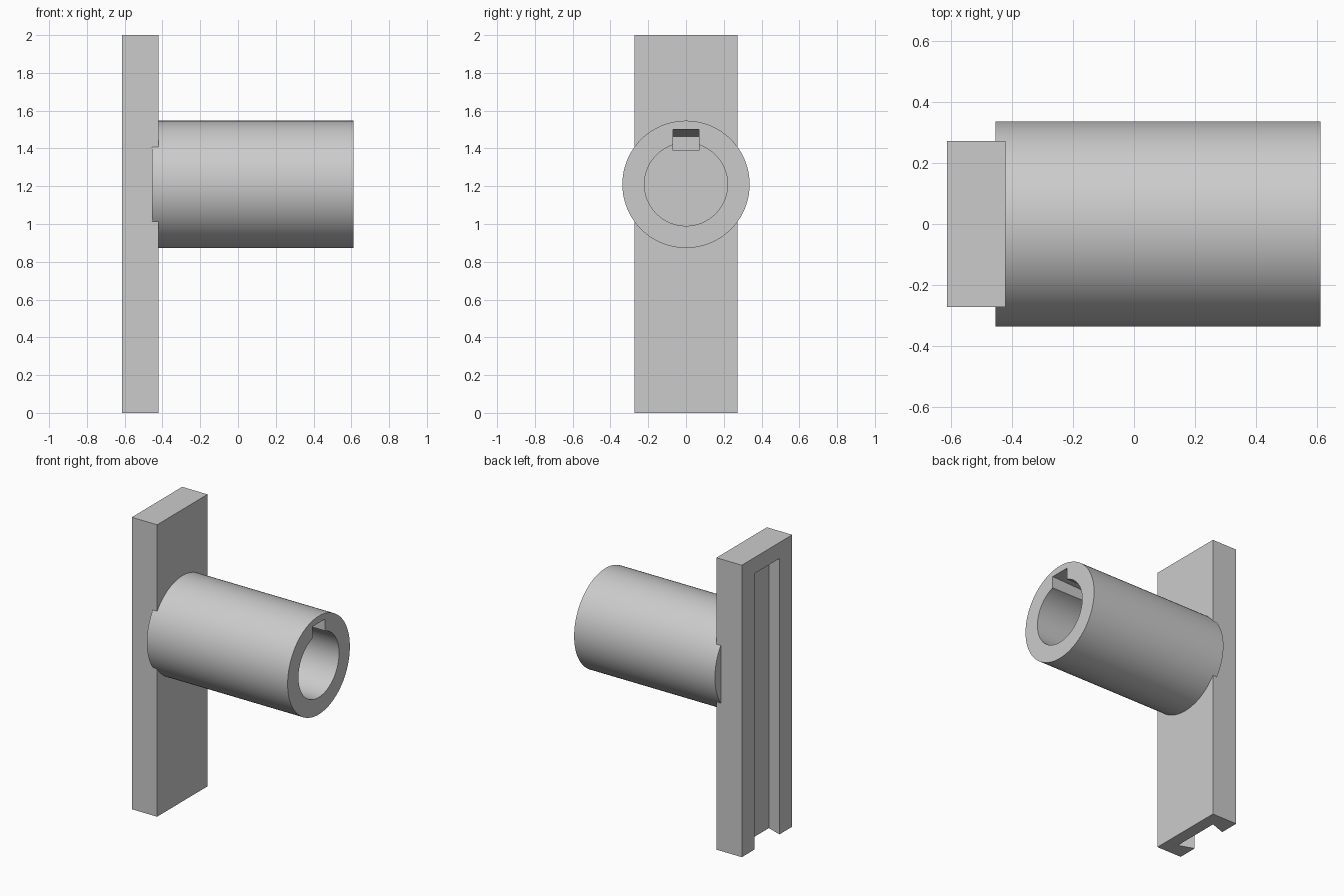
import bpy
import bmesh
import math
from mathutils import Vector

cube = bpy.data.objects.get("Cube")
if cube:
    bpy.data.objects.remove(cube, do_unlink=True)

GREY = (0.6, 0.6, 0.6, 1.0)
steel = bpy.data.materials.new("plain_grey")
steel.use_nodes = True
steel.diffuse_color = GREY
steel.node_tree.nodes["Principled BSDF"].inputs["Base Color"].default_value = GREY

AXIS_Z = 1.21
PLATE_BACK, PLATE_FRONT = -0.614, -0.422
TUBE_START, TUBE_END = -0.455, 0.612


def prism(name, points, sweep):
    """Closed solid: a planar outline swept along a vector."""
    bm = bmesh.new()
    face = bm.faces.new([bm.verts.new(p) for p in points])
    grown = bmesh.ops.extrude_face_region(bm, geom=[face])
    moved = [v for v in grown["geom"] if isinstance(v, bmesh.types.BMVert)]
    bmesh.ops.translate(bm, verts=moved, vec=Vector(sweep))
    bmesh.ops.recalc_face_normals(bm, faces=bm.faces)
    mesh = bpy.data.meshes.new(name)
    bm.to_mesh(mesh)
    bm.free()
    mesh.materials.append(steel)
    obj = bpy.data.objects.new(name, mesh)
    bpy.context.collection.objects.link(obj)
    return obj


def rod(name, radius, x0, x1, sides=96):
    """Cylinder lying along x on the tube axis."""
    angles = [math.tau * i / sides for i in range(sides)]
    ring = [(x0, radius * math.cos(a), AXIS_Z + radius * math.sin(a)) for a in angles]
    return prism(name, ring, (x1 - x0, 0, 0))


def combine(target, tool, operation):
    mod = target.modifiers.new(operation.lower(), "BOOLEAN")
    mod.operation = operation
    mod.solver = "EXACT"
    mod.object = tool
    bpy.context.view_layer.objects.active = target
    bpy.ops.object.modifier_apply(modifier=mod.name)
    bpy.data.objects.remove(tool, do_unlink=True)


# Upright mounting plate
half = 0.273
bracket = prism(
    "mounting_plate_with_socket",
    [(PLATE_BACK, -half, 0), (PLATE_FRONT, -half, 0),
     (PLATE_FRONT, half, 0), (PLATE_BACK, half, 0)],
    (0, 0, 2))

# Dovetail slot in the plate's rear, open at the bottom
mouth, inner, depth, out = 0.135, 0.173, 0.107, 0.05
flare = (inner - mouth) * out / depth
slot = prism(
    "dovetail_cutter",
    [(PLATE_BACK - out, flare - mouth, -0.1), (PLATE_BACK + depth, -inner, -0.1),
     (PLATE_BACK + depth, inner, -0.1), (PLATE_BACK - out, mouth - flare, -0.1)],
    (0, 0, 1.99))
combine(bracket, slot, "DIFFERENCE")

# Round socket tube, let slightly into the plate
combine(bracket, rod("socket_tube", 0.337, TUBE_START, TUBE_END), "UNION")

# Bore down to the plate face
combine(bracket, rod("bore_cutter", 0.22, PLATE_FRONT, TUBE_END + 0.1), "DIFFERENCE")

# Keyway with a ceiling that rises towards the open end
key_half, key_bottom = 0.07, 1.39
rise = 0.04 / (TUBE_END - TUBE_START)
far = TUBE_END + 0.1
far_lift = rise * (far - TUBE_START)
keyway = prism(
    "keyway_cutter",
    [(TUBE_START, -key_half, key_bottom), (far, -key_half, key_bottom),
     (far, -key_half, 1.46 + far_lift), (TUBE_START, -key_half, 1.46)],
    (0, 2 * key_half, 0))
combine(bracket, keyway, "DIFFERENCE")

# Smooth the round walls and keep the edges crisp
bpy.ops.object.select_all(action="DESELECT")
bracket.select_set(True)
bpy.context.view_layer.objects.active = bracket
bpy.ops.object.shade_smooth_by_angle(angle=math.radians(30))
